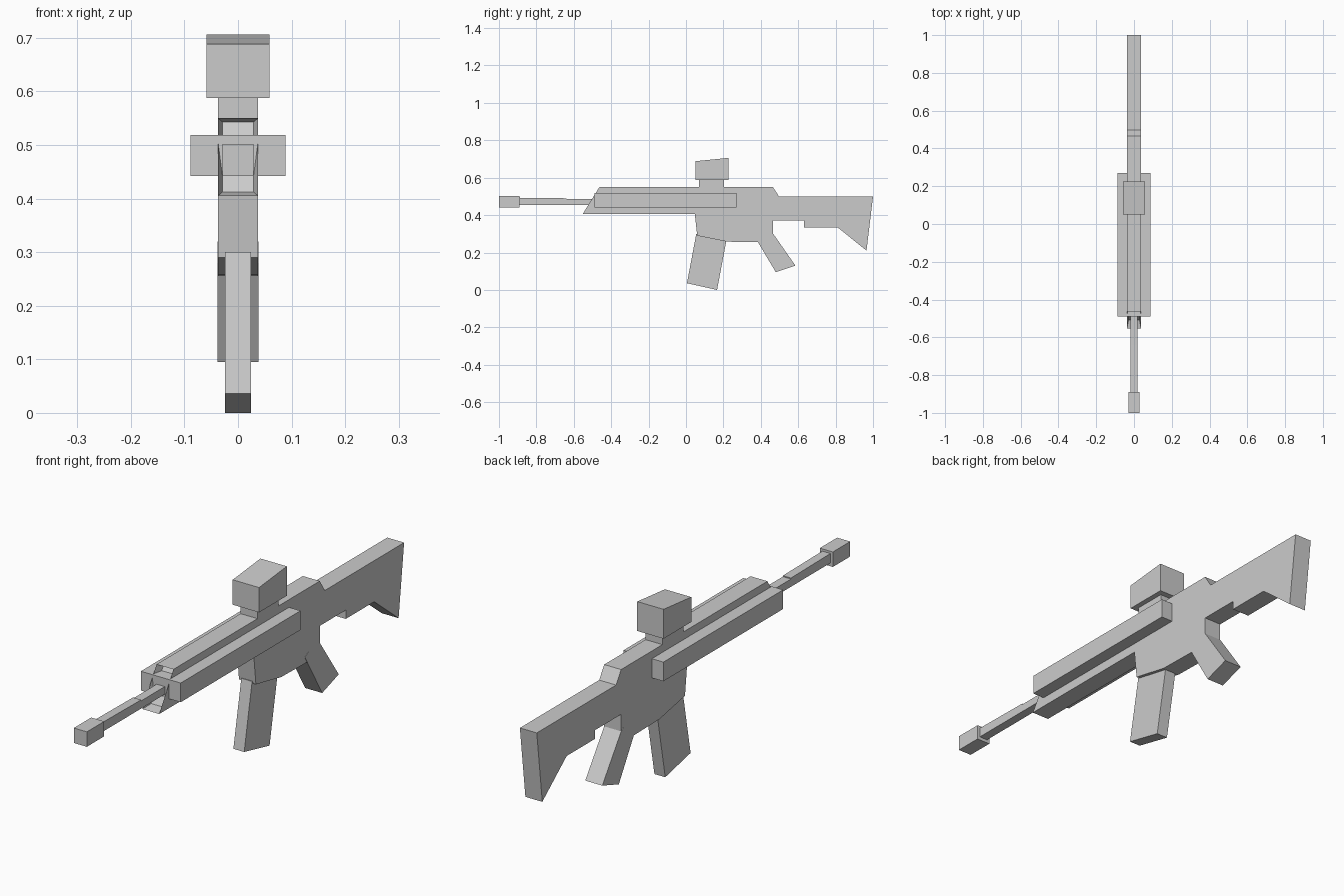
import bpy, bmesh

cube = bpy.data.objects.get("Cube")
if cube:
    bpy.data.objects.remove(cube, do_unlink=True)

grey = bpy.data.materials.new("plain grey")
grey.use_nodes = True
colour = (0.6, 0.6, 0.6, 1)
grey.diffuse_color = colour
grey.node_tree.nodes["Principled BSDF"].inputs["Base Color"].default_value = colour


def slab(name, profile, half_width, recess=None):
    """Extrude a (y, z) side profile across x; optionally recess one end face."""
    bm = bmesh.new()
    face = bm.faces.new([bm.verts.new((-half_width, y, z)) for y, z in profile])
    side = bmesh.ops.extrude_face_region(bm, geom=[face])
    moved = [v for v in side["geom"] if isinstance(v, bmesh.types.BMVert)]
    bmesh.ops.translate(bm, verts=moved, vec=(2 * half_width, 0, 0))
    bmesh.ops.recalc_face_normals(bm, faces=bm.faces)
    if recess:
        front = min(bm.faces, key=lambda f: f.calc_center_median().y)
        bmesh.ops.inset_individual(bm, faces=[front], thickness=recess[0], depth=0)
        bmesh.ops.translate(bm, verts=front.verts, vec=(0, recess[1], 0))
    mesh = bpy.data.meshes.new(name)
    bm.to_mesh(mesh)
    bm.free()
    mesh.materials.append(grey)
    obj = bpy.data.objects.new(name, mesh)
    bpy.context.collection.objects.link(obj)
    return obj


def block(name, y0, y1, z0, z1, half_width):
    return slab(name, [(y0, z0), (y1, z0), (y1, z1), (y0, z1)], half_width)


# Receiver, handguard and stock in one silhouette, with a hollow front end
slab("body_and_stock", [
    (-0.553, 0.405), (0.047, 0.405), (0.06, 0.29), (0.22, 0.258),
    (0.385, 0.255), (0.44, 0.30), (0.465, 0.30), (0.465, 0.37),
    (0.63, 0.37), (0.63, 0.335), (0.81, 0.335), (0.965, 0.21),
    (1.0, 0.50), (0.497, 0.50), (0.465, 0.55), (-0.463, 0.55),
], 0.0375, recess=(0.012, 0.04))

# Pistol grip
slab("grip", [(0.37, 0.28), (0.385, 0.255), (0.48, 0.095), (0.585, 0.13),
              (0.465, 0.302), (0.44, 0.32)], 0.0378)

# Magazine
slab("magazine", [(0.055, 0.30), (0.005, 0.036), (0.166, 0.0),
                  (0.217, 0.27)], 0.024)

# Side rails running through the handguard
block("side_rails", -0.49, 0.27, 0.442, 0.519, 0.0885)

# Barrel and muzzle
slab("barrel", [(-0.90, 0.455), (-0.45, 0.455), (-0.45, 0.486),
                (-0.64, 0.486), (-0.64, 0.49), (-0.90, 0.493)], 0.018)
block("muzzle", -1.0, -0.89, 0.442, 0.502, 0.029)

# Sight and its mount
block("sight_mount", 0.07, 0.203, 0.54, 0.60, 0.0375)
slab("sight", [(0.05, 0.588), (0.226, 0.588), (0.226, 0.706),
               (0.05, 0.688)], 0.0585)
